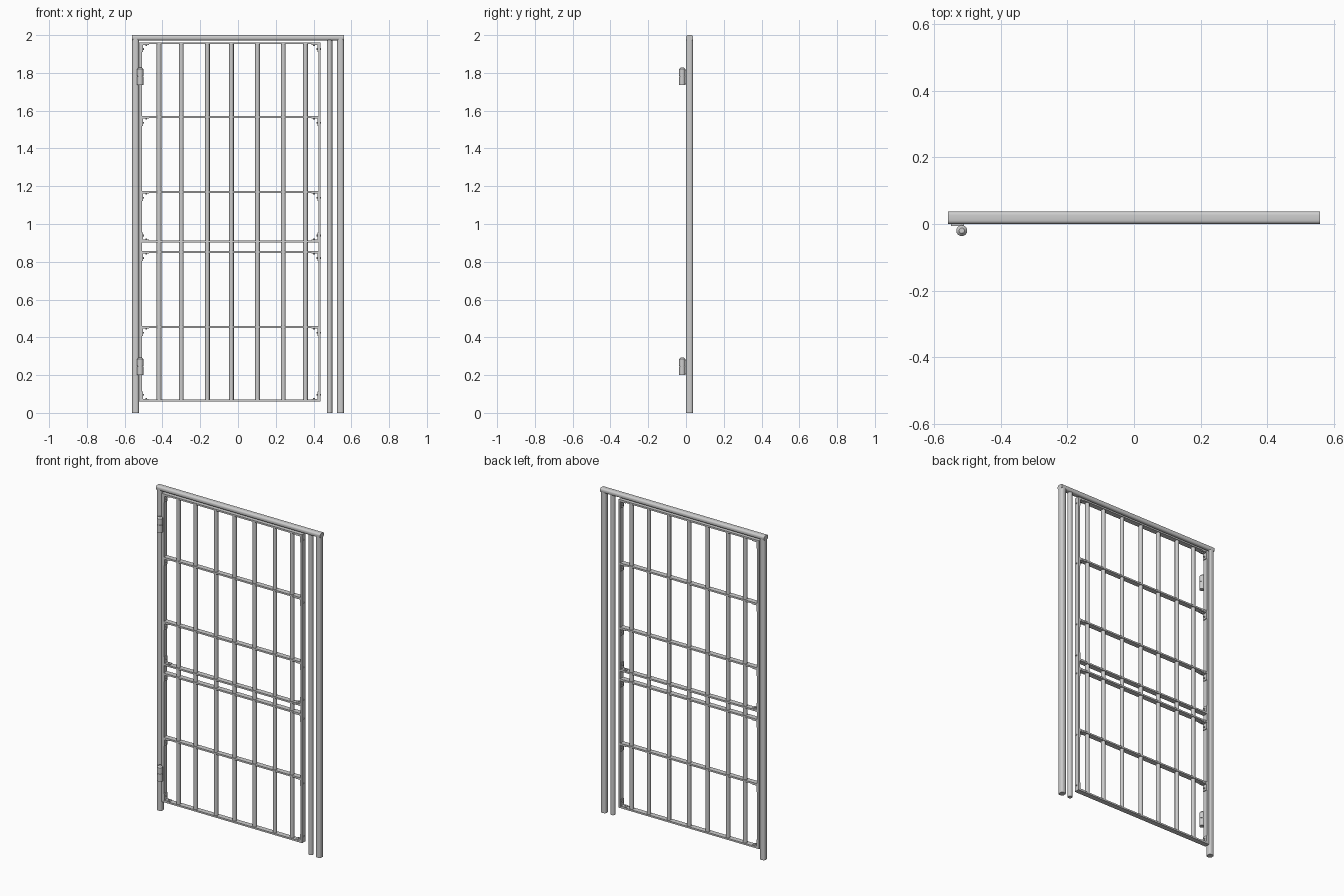
import bpy, math
from mathutils import Vector

cube = bpy.data.objects.get("Cube")
if cube:
    bpy.data.objects.remove(cube)

GREY = (0.61, 0.61, 0.61, 1)
steel = bpy.data.materials.new("grey steel")
steel.use_nodes = True
steel.diffuse_color = GREY
steel.node_tree.nodes["Principled BSDF"].inputs["Base Color"].default_value = GREY

MID = 0.018                      # depth of the gate's centre plane
LEFT, RIGHT = -0.508, 0.425      # inner faces of the stiles
BOTTOM, TOP = 0.06, 1.962


def finish(name, smooth=False):
    ob = bpy.context.object
    ob.name = name
    ob.data.materials.append(steel)
    if smooth:
        bpy.ops.object.shade_smooth_by_angle(angle=math.radians(35))
    return ob


def box(name, x0, x1, y0, y1, z0, z1):
    bpy.ops.mesh.primitive_cube_add(size=1, location=((x0 + x1) / 2, (y0 + y1) / 2, (z0 + z1) / 2))
    bpy.context.object.scale = (x1 - x0, y1 - y0, z1 - z0)
    bpy.ops.object.transform_apply(location=False, rotation=False, scale=True)
    return finish(name)


def rounded_bar(name, axis, radius, *bounds):
    """A box whose edges along one axis are rounded, with flat ends."""
    ob = box(name, *bounds)
    weights = ob.data.attributes.new("bevel_weight_edge", 'FLOAT', 'EDGE')
    for edge in ob.data.edges:
        a, b = (ob.data.vertices[i].co for i in edge.vertices)
        weights.data[edge.index].value = 1.0 if abs(a[axis] - b[axis]) > 0.1 else 0.0
    bevel = ob.modifiers.new("rounding", 'BEVEL')
    bevel.limit_method = 'WEIGHT'
    bevel.width = radius
    bevel.segments = 4
    bpy.ops.object.modifier_apply(modifier=bevel.name)
    bpy.ops.object.shade_smooth_by_angle(angle=math.radians(35))


def rod(name, a, b, r, sides=16, r2=None):
    a, b = Vector(a), Vector(b)
    bpy.ops.mesh.primitive_cone_add(vertices=sides, radius1=r, radius2=r if r2 is None else r2,
                                    depth=(b - a).length, location=(a + b) / 2)
    bpy.context.object.rotation_euler = (b - a).to_track_quat('Z', 'Y').to_euler()
    return finish(name, True)


# Outer frame: two posts and a head bar with rounded edges
rounded_bar("left_post", 2, 0.012, 0.525, 0.56, 0, 0.037, 0, 1.99)
rounded_bar("right_post", 2, 0.012, -0.56, -0.525, 0, 0.037, 0, 1.99)
rounded_bar("head_bar", 0, 0.011, -0.56, 0.56, 0, 0.038, 1.972, 2)

# Slim stop post beside the latch side
rod("stop_post", (0.485, MID, 0), (0.485, MID, 1.975), 0.014)

# Gate leaf: stiles and flat rails
box("right_stile", LEFT - 0.015, LEFT, 0.002, 0.034, BOTTOM, TOP)
box("left_stile", RIGHT, RIGHT + 0.011, 0.002, 0.034, BOTTOM, TOP)
rails = [(0.065, 1), (0.455, -1), (0.852, -1), (0.908, 1), (1.17, -1), (1.567, -1), (1.957, -1)]
for z, up in rails:
    box("rail", LEFT, RIGHT, 0.002, 0.034, z - 0.005, z + 0.005)
    # Bolted angle brackets at both ends of each rail
    for x, inward in ((LEFT, 1), (RIGHT, -1)):
        face = z + up * 0.005
        far = face + up * 0.042
        mid = face + up * 0.026
        tip = x + inward * 0.036
        hole = x + inward * 0.023
        leg = x + inward * 0.005
        box("bracket_upright", min(x, leg), max(x, leg), 0.003, 0.033, min(face, far), max(face, far))
        box("bracket_foot", min(x, tip), max(x, tip), 0.003, 0.033,
            min(face, face + up * 0.004), max(face, face + up * 0.004))
        # The upright's bolt runs through the stile and shows on its outer side
        rod("bracket_bolt", (x - inward * 0.015, MID, mid), (leg + inward * 0.005, MID, mid), 0.005, 6)
        rod("bracket_bolt", (hole, MID, face), (hole, MID, face + up * 0.009), 0.005, 6)

# Upright round bars
for x in (-0.418, -0.3, -0.162, -0.035, 0.103, 0.24, 0.357):
    rod("upright_bar", (x, MID, BOTTOM + 0.005), (x, MID, TOP - 0.005), 0.0125)

# Hinges: barrel, tapered cap and plate on the frame
for z in (0.2, 1.735):
    x, y = -0.518, -0.02
    rod("hinge_barrel", (x, y, z), (x, y, z + 0.046), 0.0165)
    rod("hinge_barrel", (x, y, z + 0.048), (x, y, z + 0.085), 0.0165)
    rod("hinge_pin", (x, y, z + 0.04), (x, y, z + 0.055), 0.012)
    rod("hinge_cap", (x, y, z + 0.085), (x, y, z + 0.094), 0.0165, 16, 0.008)
    box("hinge_plate", -0.55, -0.512, -0.006, 0.004, z + 0.005, z + 0.08)
